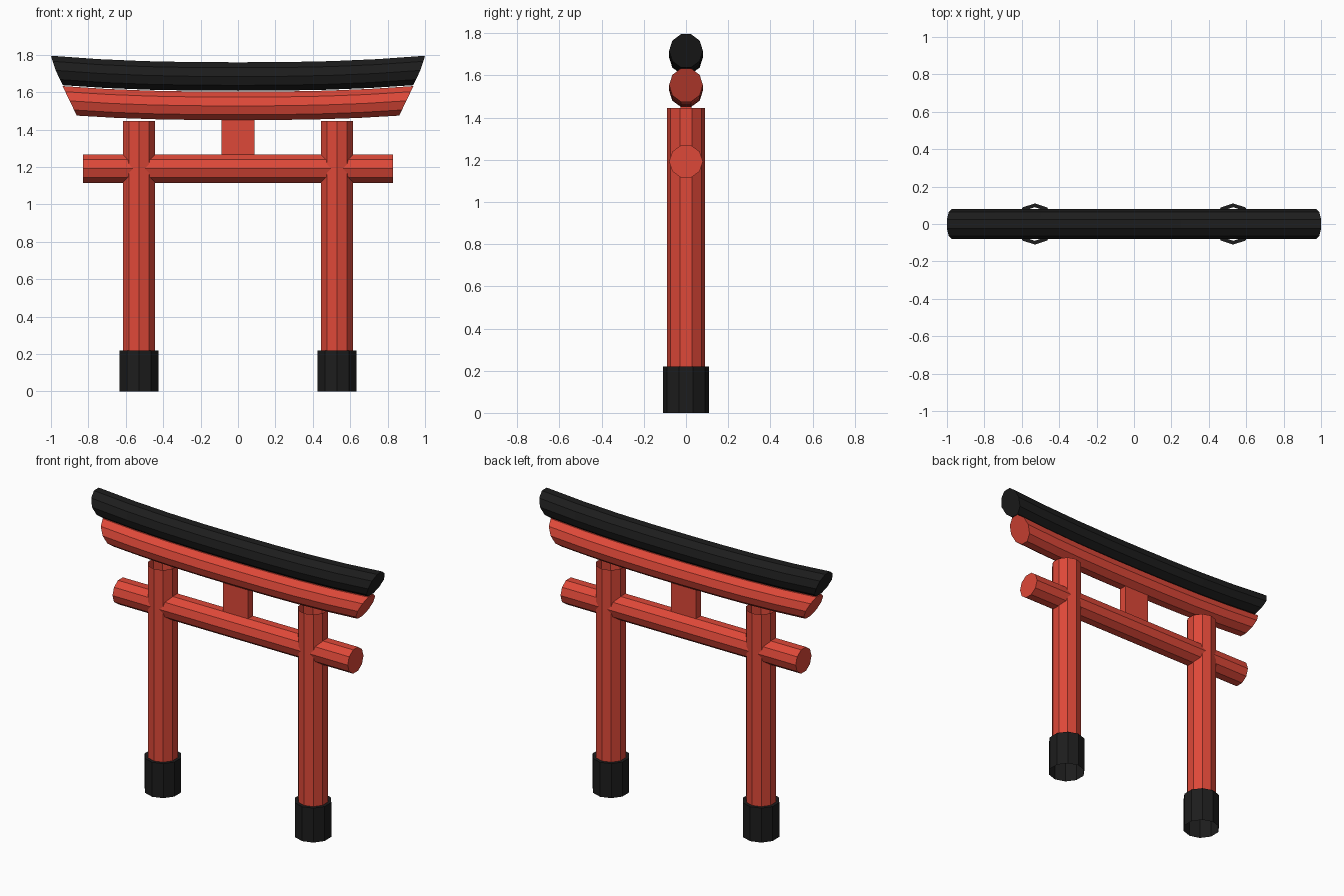
import bpy, bmesh, math

if "Cube" in bpy.data.objects:
    bpy.data.objects.remove(bpy.data.objects["Cube"])

SIDES = 10


def material(name, rgb):
    m = bpy.data.materials.new(name)
    m.diffuse_color = (*rgb, 1)
    m.use_nodes = True
    m.node_tree.nodes["Principled BSDF"].inputs["Base Color"].default_value = m.diffuse_color
    return m


RED = material("red_paint", (0.73, 0.065, 0.04))
BLACK = material("black_paint", (0.012, 0.012, 0.012))


def finish(bm, name, mat):
    bmesh.ops.recalc_face_normals(bm, faces=bm.faces)
    me = bpy.data.meshes.new(name)
    bm.to_mesh(me)
    bm.free()
    me.materials.append(mat)
    ob = bpy.data.objects.new(name, me)
    bpy.context.collection.objects.link(ob)
    return ob


def skin(rings, name, mat, caps):
    # Bridge successive rings of points into a tube
    bm = bmesh.new()
    rings = [[bm.verts.new(p) for p in r] for r in rings]
    for a, b in zip(rings, rings[1:]):
        for i in range(SIDES):
            j = (i + 1) % SIDES
            bm.faces.new((a[i], a[j], b[j], b[i]))
    if caps:
        bm.faces.new(rings[0])
        bm.faces.new(rings[-1])
    return finish(bm, name, mat)


def circle(r, start=0.0):
    return [(r * math.cos(start + 2 * math.pi * i / SIDES),
             r * math.sin(start + 2 * math.pi * i / SIDES)) for i in range(SIDES)]


def post_tube(name, x, profile, mat):
    # Open upright tube with corners pointing to front and back
    return skin([[(x + a, b, z) for a, b in circle(r, math.pi / 2)]
                 for r, z in profile], name, mat, False)


def beam(name, z0, half, slant, lift, mat, steps=8):
    # Lengthwise beam with slanted ends and upswept tips
    rings = []
    for s in range(steps + 1):
        t = -1 + 2 * s / steps
        ring = []
        for y, z in circle(0.08):
            x = t * (half + slant(z))
            ring.append((x, y, z0 + z + lift * abs(x) ** 2.5))
        rings.append(ring)
    return skin(rings, name, mat, True)


# Posts and their dark footings
for side, x in (("left", -0.53), ("right", 0.53)):
    post_tube(side + "_post", x, [(0.09, 0.22), (0.09, 1.445)], RED)
    post_tube(side + "_footing", x, [(0.11, 0), (0.11, 0.22), (0.09, 0.22)], BLACK)

# Straight tie beam through the posts
beam("tie_beam", 1.192, 0.83, lambda z: 0, 0, RED, 1)

# Curved lintels under and at the top
beam("lower_lintel", 1.527, 0.9, lambda z: 0.5 * z, 0.035, RED)
beam("top_lintel", 1.684, 0.975, lambda z: (0.33 if z > 0 else 0.5) * z, 0.035, BLACK)

# Central strut between tie beam and lintel
bm = bmesh.new()
bmesh.ops.create_cube(bm, size=1)
bmesh.ops.scale(bm, vec=(0.175, 0.05, 0.195), verts=bm.verts)
bmesh.ops.translate(bm, vec=(0, 0, 1.3575), verts=bm.verts)
finish(bm, "central_strut", RED)
